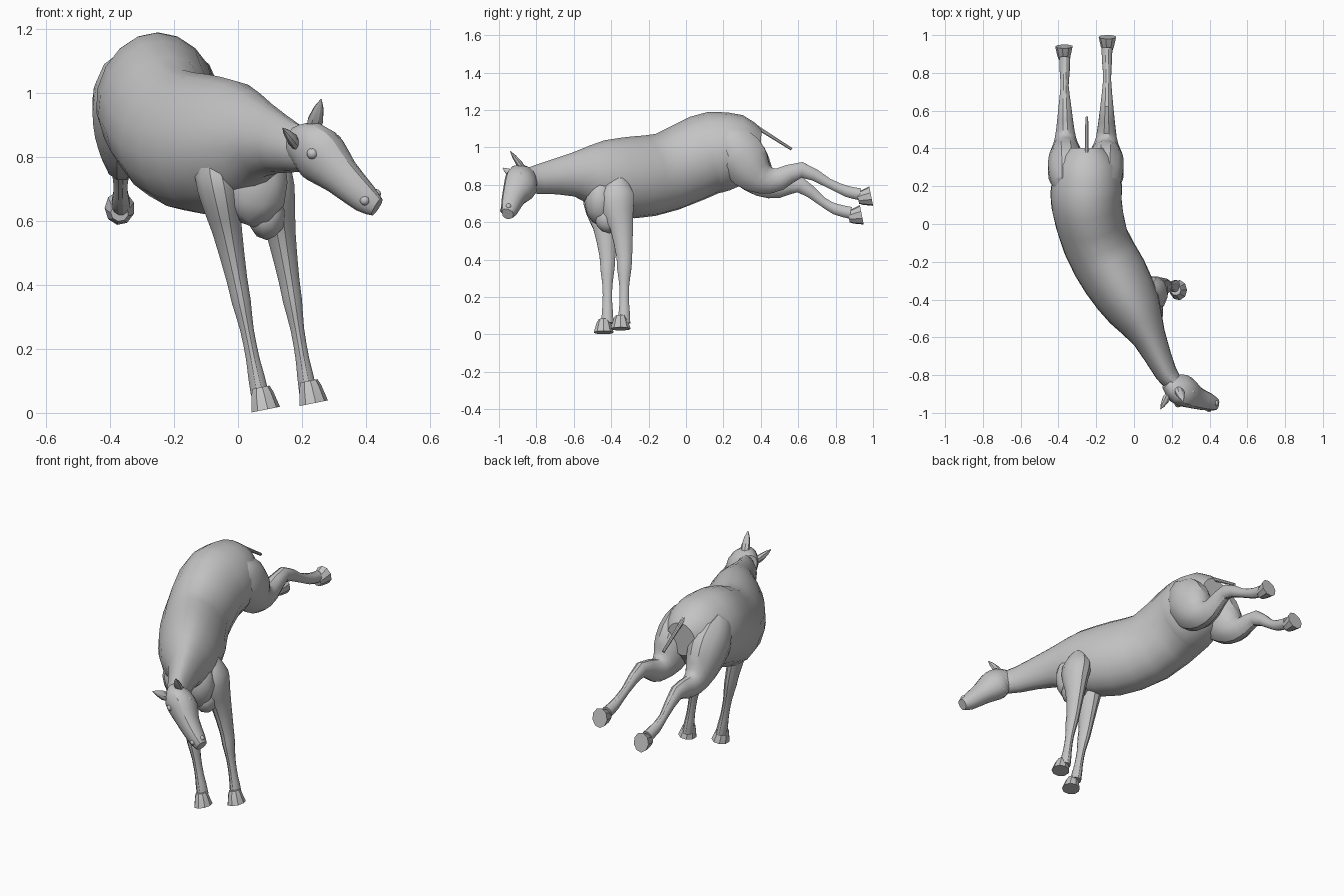
import bpy, bmesh, math
from mathutils import Vector

cube = bpy.data.objects.get("Cube")
if cube:
    bpy.data.objects.remove(cube, do_unlink=True)

grey = bpy.data.materials.new("coat_grey")
grey.use_nodes = True
colour = (.55, .55, .55, 1)
grey.diffuse_color = colour
grey.node_tree.nodes["Principled BSDF"].inputs["Base Color"].default_value = colour

UP = Vector((0, 0, 1))
FRONT = Vector((0, -1, 0))
BACK = Vector((0, 1, .2))


def finish(bm, name, angle):
    """Turn a bmesh into a grey object, smooth except at sharp edges."""
    bmesh.ops.recalc_face_normals(bm, faces=bm.faces)
    mesh = bpy.data.meshes.new(name)
    bm.to_mesh(mesh)
    bm.free()
    mesh.materials.append(grey)
    obj = bpy.data.objects.new(name, mesh)
    bpy.context.collection.objects.link(obj)
    bpy.ops.object.select_all(action='DESELECT')
    obj.select_set(True)
    bpy.context.view_layer.objects.active = obj
    bpy.ops.object.shade_smooth_by_angle(angle=math.radians(angle))


def resample(stations):
    """Add a Catmull-Rom midpoint between neighbouring stations."""
    points = [Vector(s) for s in stations]
    last = len(points) - 1
    result = []
    for i in range(last):
        before, after = points[max(i - 1, 0)], points[min(i + 2, last)]
        near, far = points[i], points[i + 1]
        result.append(near)
        result.append((9 * (near + far) - before - after) / 16)
    result.append(points[last])
    return result


def loft(name, stations, up, sides=12, depth=(1, 1), taper=0, axis=None, angle=32):
    """Skin oval rings along (x, y, z, half width) stations.

    depth gives the ring's height to width ratio at both ends, taper narrows
    the upper half towards the far end, axis fixes the direction of all rings.
    """
    last = len(stations) - 1
    centres = [Vector(s[:3]) for s in stations]
    bm = bmesh.new()
    rings = []
    for i, centre in enumerate(centres):
        tangent = axis or centres[min(i + 1, last)] - centres[max(i - 1, 0)]
        side = tangent.cross(up).normalized()
        top = side.cross(tangent).normalized()
        width = stations[i][3]
        height = width * (depth[0] + (depth[1] - depth[0]) * i / last)
        ring = []
        for k in range(sides):
            turn = math.tau * (k + .5) / sides
            narrow = 1 - taper * i / last * max(0, math.sin(turn))
            offset = side * width * narrow * math.cos(turn) + top * height * math.sin(turn)
            ring.append(bm.verts.new(centre + offset))
        rings.append(ring)
    for ring, following in zip(rings, rings[1:]):
        for k in range(sides):
            bm.faces.new((ring[k - 1], ring[k], following[k], following[k - 1]))
    bm.faces.new(rings[0])
    bm.faces.new(rings[-1])
    finish(bm, name, angle)


def ball(name, centre, size):
    """Add a rounded lump with the given half sizes."""
    bm = bmesh.new()
    bmesh.ops.create_icosphere(bm, subdivisions=2, radius=1)
    bmesh.ops.scale(bm, vec=size, verts=bm.verts)
    bmesh.ops.translate(bm, vec=centre, verts=bm.verts)
    finish(bm, name, 32)


def hoof(name, sole, axis, up):
    """Add a flared hoof with a flat sole facing along axis."""
    sole = Vector(sole)
    profile = ((.07, .028), (.05, .036), (0, .047))
    rings = [(*(sole - axis * back), radius) for back, radius in profile]
    loft(name, rings, up, sides=9, depth=(1, 1.15), axis=axis, angle=25)


# Barrel and neck, bending towards the left
trunk = [
    (-.25, .4, 1, .09), (-.25, .32, 1, .16), (-.25, .2, .98, .19), (-.25, .1, .96, .19),
    (-.2, -.1, .87, .18), (-.1, -.28, .84, .18), (0, -.45, .85, .15),
    (.08, -.6, .855, .092), (.17, -.79, .83, .06), (.22, -.85, .82, .05)]
loft("torso_and_neck", resample(trunk), UP, sides=18, depth=(1.05, 1.35), taper=.25)
ball("breast", (.05, -.46, .72), (.11, .085, .14))
ball("breastbone", (.09, -.41, .62), (.06, .08, .08))

# Head, lowered and rolled
brow = Vector((.2, -.7, .7))
outward = Vector((-.7, -.6, -.4))
skull = [
    (.18, -.83, .84, .045), (.23, -.87, .825, .075), (.275, -.89, .79, .078),
    (.325, -.92, .74, .06), (.4, -.945, .67, .046), (.435, -.955, .645, .032)]
loft("head", resample(skull), brow, sides=14, depth=(1.3, 1.05), taper=.3)
ball("jaw", (.25, -.85, .77), (.05, .05, .045))
for label, sign in (("right", 1), ("left", -1)):
    eye = Vector((.26, -.89, .8)) + outward * sign * .052 + brow * .045
    ball(label + "_eye", eye, (.018, .018, .018))
    nostril = Vector((.41, -.95, .66)) + outward * sign * .025 + brow * .02
    ball(label + "_nostril", nostril, (.016, .016, .016))

# Ears
ears = {"left_ear": ((.23, -.86, .87), (.26, -.94, .98)),
        "right_ear": ((.19, -.89, .83), (.14, -.98, .89))}
for label, (base, tip) in ears.items():
    base, tip = Vector(base), Vector(tip)
    shape = ((0, .02), (.4, .026), (.75, .016), (1, .002))
    rings = [(*base.lerp(tip, along), width) for along, width in shape]
    loft(label, rings, brow, sides=8, depth=(.7, .7))

# Front legs, planted and leaning: heights and radii from shoulder to pastern
foreleg = ((.84, .03), (.75, .068), (.66, .063), (.57, .048), (.42, .034),
           (.35, .031), (.26, .022), (.17, .022), (.12, .026), (.06, .029))
for label, foot, lean, knee in (("left", .23, .17, -.33), ("right", .08, .2, -.42)):
    joints = [(foot - lean * z, knee - max(0, min(z, .7) - .5) / 5, z, radius)
              for z, radius in foreleg]
    loft(label + "_front_leg", resample(joints), FRONT, depth=(1.4, 1.15))
down = Vector((.2, 0, -1))
hoof("left_front_hoof", (.235, -.35, .03), down, FRONT)
hoof("right_front_hoof", (.085, -.44, .01), down, FRONT)

# Hind legs, kicked back: shared haunch, then gaskin, hock, cannon, pastern
haunch = [(.15, 1), (.22, 1.01), (.29, .96), (.35, .88)]
radii = (.04, .085, .1, .092, .066, .05, .036, .022, .027, .03)
kicks = {
    "left": (-.14, [(.42, .83), (.5, .83), (.62, .88), (.76, .81), (.86, .765), (.93, .75)]),
    "right": (-.37, [(.42, .81), (.5, .79), (.61, .8), (.73, .71), (.8, .67), (.88, .65)])}
for label, (x, shin) in kicks.items():
    # Thighs sit slightly closer to the middle than the feet
    joints = [(x + (-.25 - x) * radius, y, z, radius)
              for (y, z), radius in zip(haunch + shin, radii)]
    loft(label + "_hind_leg", resample(joints), UP, depth=(1.4, 1.1))
    y, z = shin[-1]
    hoof(label + "_hind_hoof", (x, y + .06, z - .01), BACK, UP)

# Thin tail stub held out behind
tail = [(-.25, .28, 1.15, .015), (-.25, .36, 1.12, .012), (-.25, .565, .99, .008)]
loft("tail", tail, UP, sides=8)
